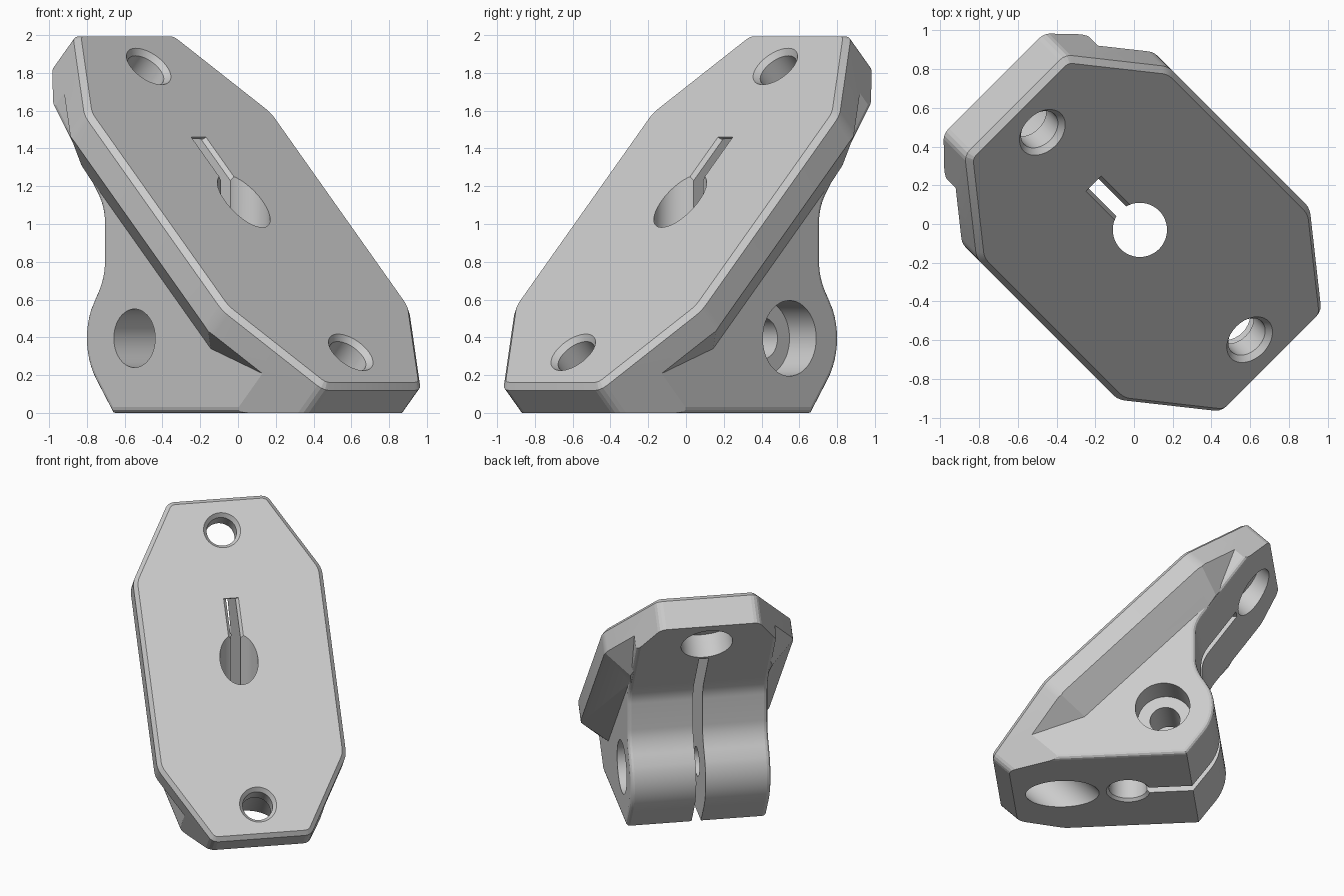
import bpy, bmesh
from math import radians, sin, cos, tau
from mathutils import Matrix, Vector

cube = bpy.data.objects.get("Cube")
if cube:
    bpy.data.objects.remove(cube, do_unlink=True)

# Frames: TURN sets the bracket on the diagonal, TILT lies in the sloping plate
TURN = Matrix.Rotation(radians(-45), 4, 'Z')
TILT = TURN @ Matrix.Rotation(radians(45), 4, 'Y')
SIDEWAYS = Matrix.Rotation(radians(90), 4, 'X')
ALONG = Matrix(((0, 0, 1, 0), (1, 0, 0, 0), (0, 1, 0, 0), (0, 0, 0, 1)))
TOP = 0.824          # plate face height along its normal
MID = -0.70          # plate centre along the slope
HALF = 0.52          # half width of the clamp body


def make(name, bm, matrix):
    bmesh.ops.recalc_face_normals(bm, faces=bm.faces)
    mesh = bpy.data.meshes.new(name)
    bm.transform(matrix)
    bm.to_mesh(mesh)
    bm.free()
    ob = bpy.data.objects.new(name, mesh)
    bpy.context.collection.objects.link(ob)
    return ob


def prism(points, low, high):
    bm = bmesh.new()
    face = bm.faces.new([bm.verts.new((x, y, low)) for x, y in points])
    ext = bmesh.ops.extrude_face_region(bm, geom=[face])
    verts = [g for g in ext["geom"] if isinstance(g, bmesh.types.BMVert)]
    bmesh.ops.translate(bm, verts=verts, vec=(0, 0, high - low))
    bmesh.ops.recalc_face_normals(bm, faces=bm.faces)
    return bm


def lathe(name, points, matrix):
    bm = bmesh.new()
    verts = [bm.verts.new((r, 0, z)) for r, z in points]
    edges = [bm.edges.new(pair) for pair in zip(verts, verts[1:])]
    bmesh.ops.spin(bm, geom=verts + edges, cent=(0, 0, 0), axis=(0, 0, 1),
                   angle=tau, steps=48)
    bmesh.ops.remove_doubles(bm, verts=bm.verts, dist=1e-4)
    return make(name, bm, matrix)


def round_edges(bm, rule, size, segments):
    edges = [e for e in bm.edges if rule(e)]
    bmesh.ops.bevel(bm, geom=edges, offset=size, offset_type='OFFSET', segments=segments,
                    profile=0.5, affect='EDGES', clamp_overlap=True)


def combine(target, tool, operation):
    mod = target.modifiers.new("cut", 'BOOLEAN')
    mod.object, mod.operation, mod.solver = tool, operation, 'EXACT'
    bpy.context.view_layer.update()
    bpy.context.view_layer.objects.active = target
    bpy.ops.object.modifier_apply(modifier=mod.name)
    bpy.data.objects.remove(tool, do_unlink=True)


def curve(a, b, c, steps=8):
    a, b, c = Vector(a), Vector(b), Vector(c)
    return [tuple(a.lerp(b, i / steps).lerp(b.lerp(c, i / steps), i / steps))
            for i in range(steps + 1)]


def octagon(quarter):
    half = quarter + [(-x, y) for x, y in reversed(quarter)]
    return [(x + MID, y) for x, y in half + [(-x, -y) for x, y in half]]


# Side profile of the clamp body: foot, round boss, straight back, underside of plate
boss, radius = Vector((-0.255, 0.395)), 0.375
arc = [tuple(boss + radius * Vector((cos(radians(a)), sin(radians(a)))))
       for a in range(216, 150, -6)]
back, knee, steep = -0.495, 1.09, 1.41
profile = ([(1.5, 0), (-0.43, 0)] + arc
           + curve((-0.562, 0.61), (back, 0.706), (back, 0.8))
           + curve((back, knee - 0.08), (back, knee), (back - 0.055, knee + 0.055 * steep))
           + [(back - 0.9, knee + 0.9 * steep), (back - 0.9, 2.9)])
bm = prism(profile, -HALF, HALF)
round_edges(bm, lambda e: abs(e.verts[0].co.z - e.verts[1].co.z) < 1e-5, 0.03, 3)
body = make("clamp_bracket", bm, TURN @ SIDEWAYS)

# Overhanging plate rim with a sloping underside, trimmed flush with the plate's back
bm = prism(octagon([(1.425, 0.423), (0.756, 0.80)]), TOP - 0.08, 1.3)
bottom = [f for f in bm.faces if f.normal.z < -0.9]
bmesh.ops.inset_region(bm, faces=bottom, thickness=0.3, depth=0.3, use_even_offset=True)
rim = make("rim", bm, TILT)
inner = back + 0.006
trim = prism([(inner + 1.1, knee - 1.1 * steep), (inner - 0.9, knee + 0.9 * steep),
              (inner - 0.9, 3.2), (3, 3.2), (3, knee - 1.1 * steep)], -1.5, 1.5)
combine(rim, make("rim_trim", trim, TURN @ SIDEWAYS), 'INTERSECT')
combine(body, rim, 'UNION')

# Eight-sided outline with softened corners and a chamfered top edge
bm = prism(octagon([(1.325, 0.365), (0.73, 0.70)]), -1.5, TOP)
round_edges(bm, lambda e: abs(e.verts[0].co.z - e.verts[1].co.z) > 1, 0.04, 3)
round_edges(bm, lambda e: all(v.co.z > TOP - 1e-4 for v in e.verts), 0.03, 1)
combine(body, make("plate_outline", bm, TILT), 'INTERSECT')

# Screw holes through the plate: wide pocket underneath, shank and countersink
for offset in (-1.07, 1.07):
    place = TILT @ Matrix.Translation((MID + offset, 0, 0))
    screw = [(0, -0.4), (0.19, -0.4), (0.19, TOP - 0.15), (0.11, TOP - 0.15),
             (0.11, TOP - 0.03), (0.145, TOP + 0.01), (0.145, 1.1), (0, 1.1)]
    combine(body, lathe("screw_hole", screw, place), 'DIFFERENCE')

# Vertical bore with a chamfered mouth, and the clamping slit behind it
bore = [(0, -0.3), (0.18, -0.3), (0.18, -0.02), (0.14, 0.02), (0.14, 2.2), (0, 2.2)]
combine(body, lathe("bore", bore, TURN @ Matrix.Translation((0.043, 0, 0))), 'DIFFERENCE')
slit = prism([(-1, -0.035), (0.04, -0.035), (0.04, 0.035), (-1, 0.035)], -0.2, 1.45)
combine(body, make("slit", slit, TURN), 'DIFFERENCE')
groove = prism([(-0.075, TOP + 0.02), (0, TOP - 0.055), (0.075, TOP + 0.02)], -1.24, -0.88)
combine(body, make("slit_chamfer", groove, TILT @ ALONG), 'DIFFERENCE')

# Cross bolt: head recess on one side, shank, nut recess on the other
bolt = [(0, -1), (0.2, -1), (0.2, 0.2 - HALF), (0.11, 0.2 - HALF), (0.11, HALF - 0.32),
        (0.155, HALF - 0.32), (0.155, 1), (0, 1)]
place = TURN @ Matrix.Translation((boss.x, 0, boss.y)) @ SIDEWAYS
combine(body, lathe("bolt_hole", bolt, place), 'DIFFERENCE')

# Material and shading
grey = bpy.data.materials.new("plain grey")
grey.use_nodes = True
colour = (0.6, 0.6, 0.6, 1)
grey.diffuse_color = colour
grey.node_tree.nodes["Principled BSDF"].inputs["Base Color"].default_value = colour
body.data.materials.clear()
body.data.materials.append(grey)
for p in body.data.polygons:
    p.material_index = 0
bpy.ops.object.select_all(action='DESELECT')
body.select_set(True)
bpy.context.view_layer.objects.active = body
bpy.ops.object.shade_smooth_by_angle(angle=radians(9))
